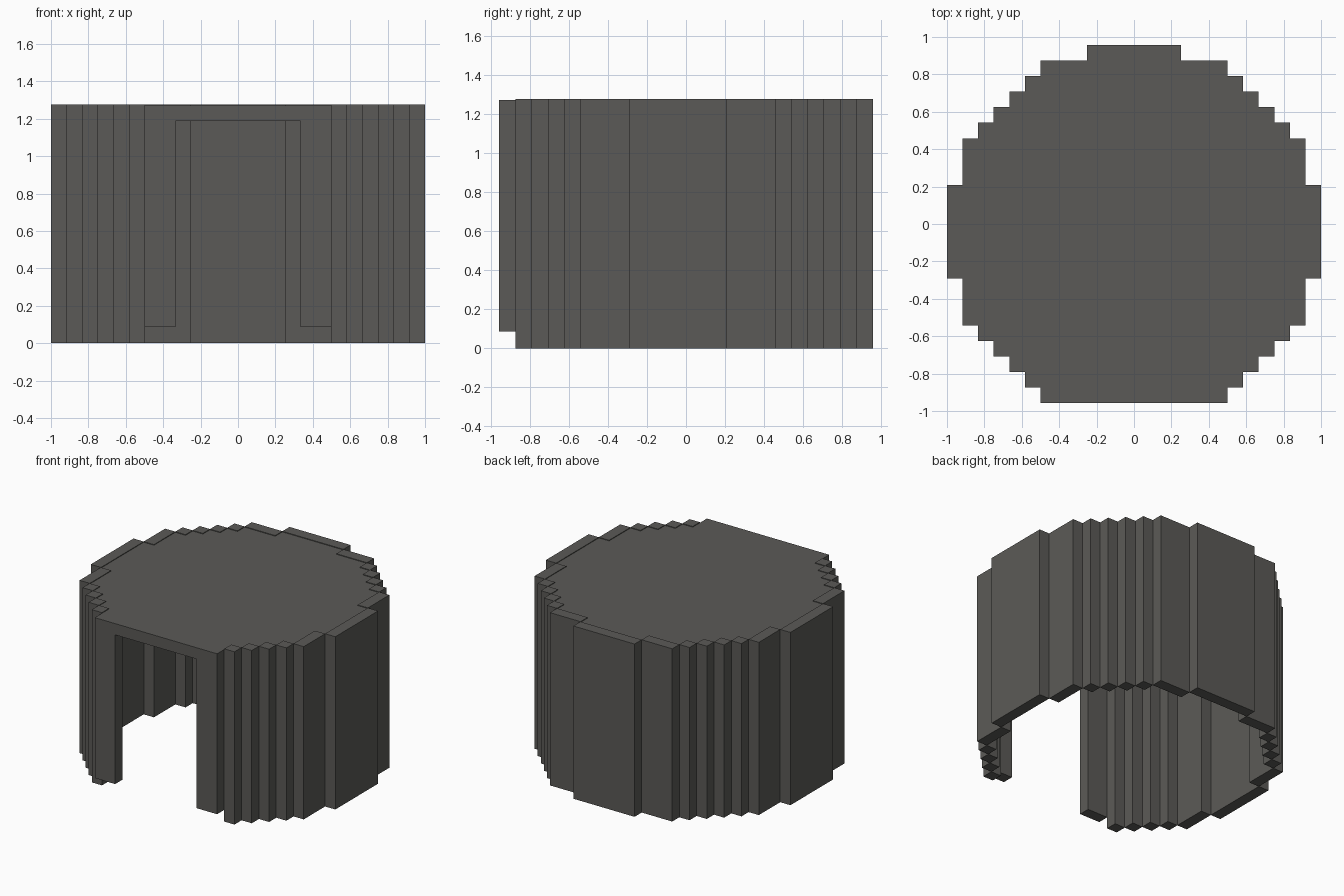
import bpy, bmesh

if "Cube" in bpy.data.objects:
    bpy.data.objects.remove(bpy.data.objects["Cube"])

U = 1 / 12            # one block
TOP = 1.277           # wall height
ROOF = 1.272          # roof deck sits just below the wall rim
CEIL = ROOF - U       # underside of the roof and door head

stone = bpy.data.materials.new("dark_grey_stone")
stone.diffuse_color = (0.105, 0.102, 0.095, 1)
stone.use_nodes = True
stone.node_tree.nodes["Principled BSDF"].inputs["Base Color"].default_value = stone.diffuse_color


def finish(name, bm):
    bmesh.ops.recalc_face_normals(bm, faces=bm.faces)
    mesh = bpy.data.meshes.new(name)
    bm.to_mesh(mesh)
    bm.free()
    mesh.materials.append(stone)
    obj = bpy.data.objects.new(name, mesh)
    bpy.context.collection.objects.link(obj)
    return obj


def add_prism(bm, pts, z0, z1):
    """Extrude a flat outline, given in block units, from z0 to z1."""
    face = bm.faces.new([bm.verts.new((x * U, y * U, z0)) for x, y in pts])
    res = bmesh.ops.extrude_face_region(bm, geom=[face])
    for v in res["geom"]:
        if isinstance(v, bmesh.types.BMVert):
            v.co.z = z1


def add_block(bm, x0, x1, y0, y1, z0, z1):
    add_prism(bm, [(x0, y0), (x1, y0), (x1, y1), (x0, y1)], z0, z1)


# Ring wall: one-block-thick panels (x0, x1, y0, y1) of the right half
panels = [(6 + i, 7 + i, -10.5 + i, -9.5 + i) for i in range(4)]
panels += [(10, 11, -6.5, -3.5), (11, 12, -3.5, 2.5), (10, 11, 2.5, 5.5)]
panels += [(9 - i, 10 - i, 5.5 + i, 6.5 + i) for i in range(4)]
panels += [(3, 6, 9.5, 10.5)]

bm = bmesh.new()
for x0, x1, y0, y1 in panels:
    add_block(bm, x0, x1, y0, y1, 0, TOP)
    add_block(bm, -x1, -x0, y0, y1, 0, TOP)
add_block(bm, -3, 3, 10.5, 11.5, 0, TOP)      # back panel
finish("ring_wall", bm)

# Roof deck: fills the ring and runs forward over the doorway
half = [(6, -11.5)]
for x0, x1, y0, y1 in panels:
    half += [(x0, y0), (x0, y1)]
half += [(3, 10.5)]
outline = []
for p in half:
    if not outline or outline[-1] != p:
        outline.append(p)
outline += [(-x, y) for x, y in reversed(outline)]
bm = bmesh.new()
add_prism(bm, outline, CEIL, ROOF)
finish("roof", bm)

# Door jambs, raised one block off the floor
for side, x0, x1 in (("left", -6, -4), ("right", 4, 6)):
    bm = bmesh.new()
    add_block(bm, x0, x1, -11.5, -10.5, 0.086, CEIL)
    finish(side + "_door_jamb", bm)
